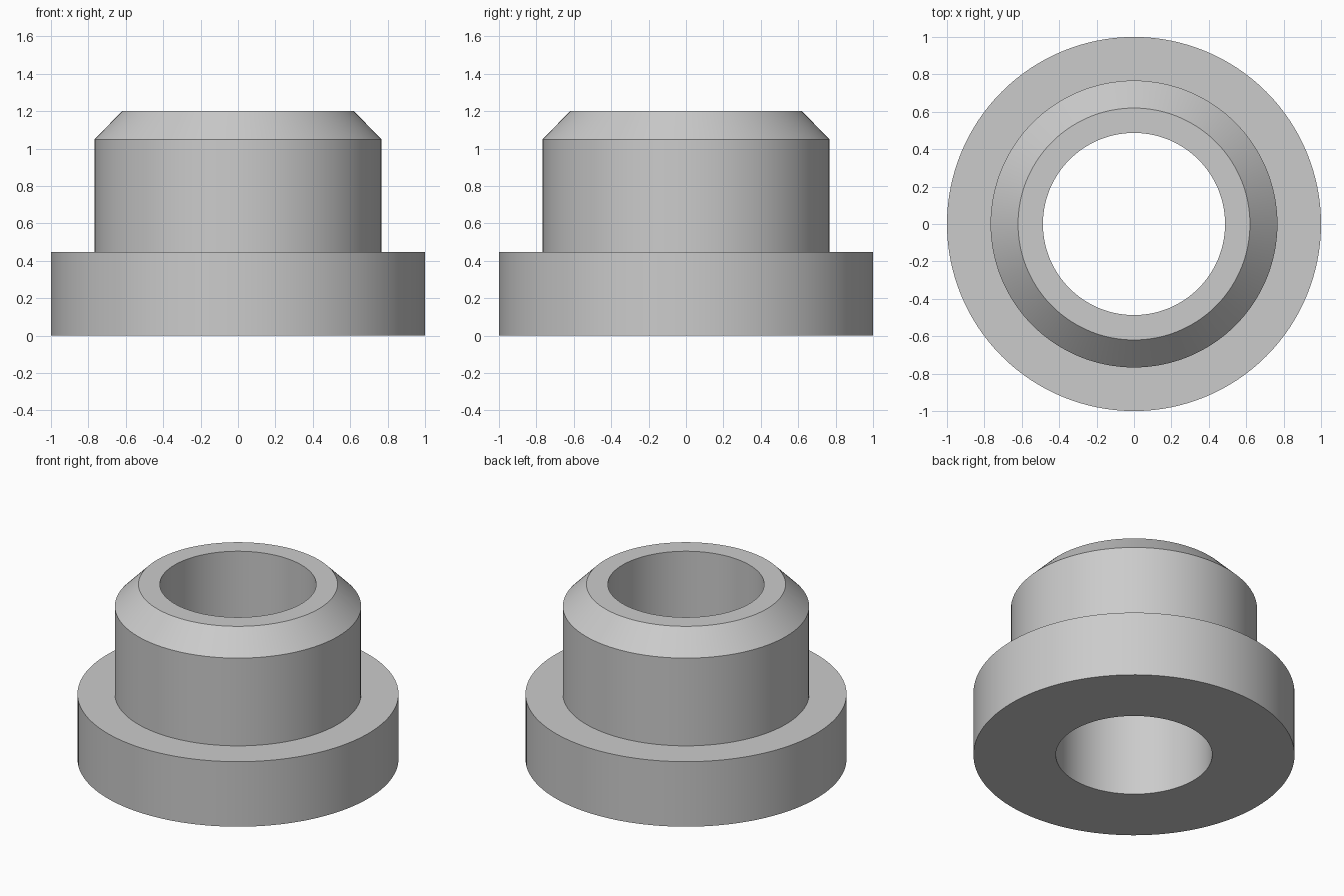
import bpy
import bmesh
from math import cos, sin, tau, radians

cube = bpy.data.objects.get("Cube")
if cube:
    bpy.data.objects.remove(cube, do_unlink=True)

SEGMENTS = 128


def make_material(name, color):
    mat = bpy.data.materials.new(name)
    mat.use_nodes = True
    mat.diffuse_color = color
    mat.node_tree.nodes["Principled BSDF"].inputs["Base Color"].default_value = color
    return mat


def lathe(name, profile, material):
    """Revolve a closed (radius, height) outline around the z axis."""
    bm = bmesh.new()
    rings = [[bm.verts.new((r * cos(tau * i / SEGMENTS), r * sin(tau * i / SEGMENTS), z))
              for i in range(SEGMENTS)] for r, z in profile]
    for lower, upper in zip(rings, rings[1:] + rings[:1]):
        for i in range(SEGMENTS):
            j = (i + 1) % SEGMENTS
            bm.faces.new((lower[i], lower[j], upper[j], upper[i]))
    bmesh.ops.recalc_face_normals(bm, faces=bm.faces)
    mesh = bpy.data.meshes.new(name)
    bm.to_mesh(mesh)
    bm.free()
    mesh.materials.append(material)
    obj = bpy.data.objects.new(name, mesh)
    bpy.context.collection.objects.link(obj)
    bpy.ops.object.select_all(action="DESELECT")
    obj.select_set(True)
    bpy.context.view_layer.objects.active = obj
    bpy.ops.object.shade_smooth_by_angle(angle=radians(30))
    return obj


grey = make_material("light grey", (0.6, 0.6, 0.6, 1))

BORE, RIM, SLEEVE, FLANGE = 0.487, 0.62, 0.767, 1.0
FLANGE_TOP, CHAMFER_START, TOP = 0.447, 1.05, 1.2

# Flanged sleeve with a chamfered top edge and a straight through bore
lathe("flanged_bushing", [
    (BORE, 0), (FLANGE, 0), (FLANGE, FLANGE_TOP), (SLEEVE, FLANGE_TOP),
    (SLEEVE, CHAMFER_START), (RIM, TOP), (BORE, TOP),
], grey)
